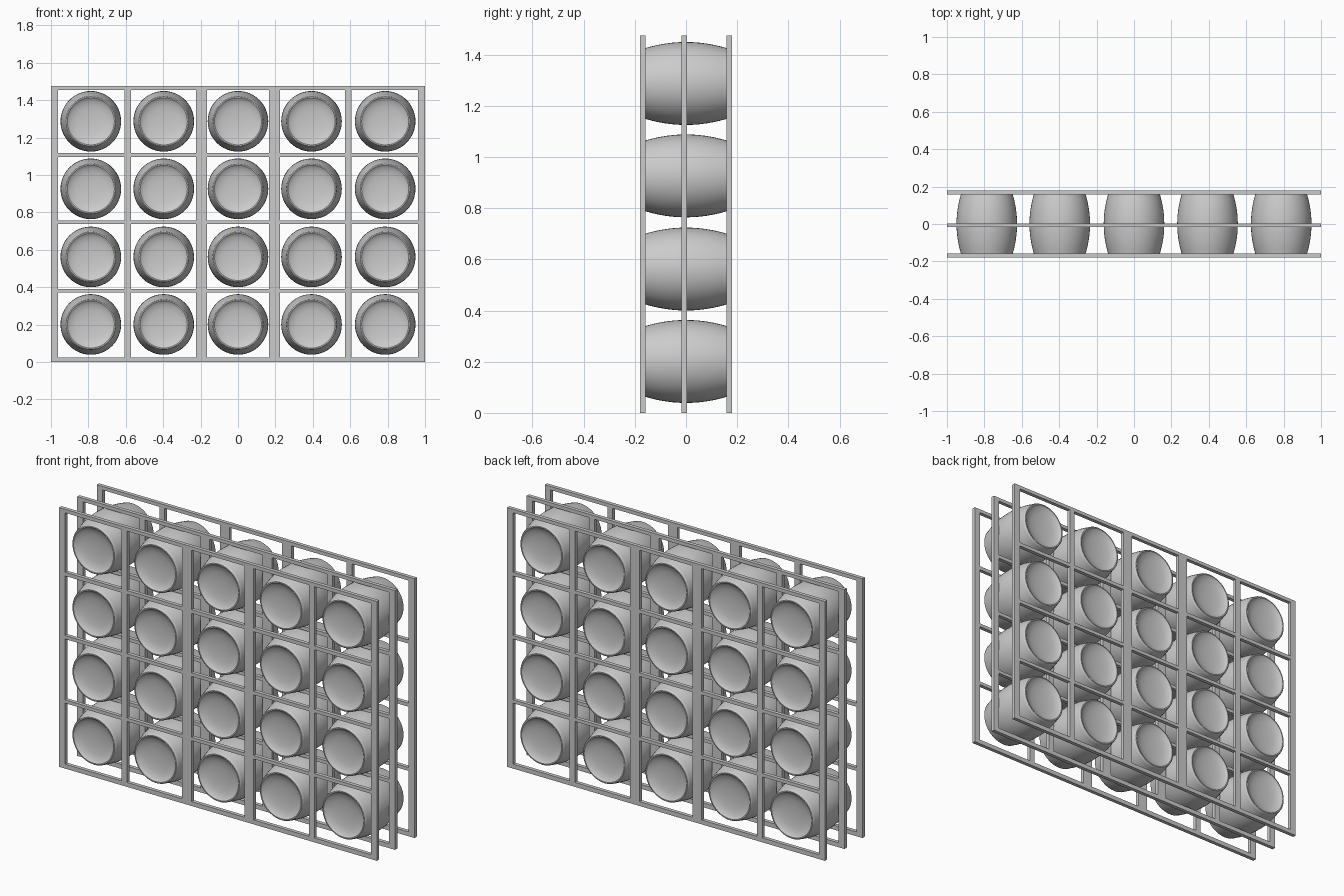
import bpy, bmesh, math
from mathutils import Vector

if "Cube" in bpy.data.objects:
    bpy.data.objects.remove(bpy.data.objects["Cube"])

# Bar edges: cells alternate bar / opening / bar ...
XS = [-1, -0.963, -0.607, -0.573, -0.225, -0.166, 0.166, 0.225, 0.573, 0.607, 0.963, 1]
ZS = [0, 0.025, 0.372, 0.391, 0.737, 0.757, 1.096, 1.117, 1.455, 1.475]
BARREL_X = [-0.787, -0.397, 0, 0.393, 0.787]
BARREL_Z = [0.201, 0.562, 0.926, 1.287]


def finish(bm, name):
    bmesh.ops.recalc_face_normals(bm, faces=bm.faces)
    mesh = bpy.data.meshes.new(name)
    bm.to_mesh(mesh)
    bm.free()
    obj = bpy.data.objects.new(name, mesh)
    bpy.context.collection.objects.link(obj)
    return obj


def rack_frame(name, y0, y1):
    """Lattice sheet with square openings, extruded from y0 to y1."""
    bm = bmesh.new()
    grid = [[bm.verts.new((x, y0, z)) for z in ZS] for x in XS]
    faces = []
    for i in range(len(XS) - 1):
        for j in range(len(ZS) - 1):
            if i % 2 and j % 2:
                continue
            faces.append(bm.faces.new((grid[i][j], grid[i + 1][j],
                                       grid[i + 1][j + 1], grid[i][j + 1])))
    ext = bmesh.ops.extrude_face_region(bm, geom=faces, use_keep_orig=True)
    moved = [e for e in ext["geom"] if isinstance(e, bmesh.types.BMVert)]
    bmesh.ops.translate(bm, verts=moved, vec=(0, y1 - y0, 0))
    return finish(bm, name)


# Three lattice frames
rack_frame("front_frame", -0.18, -0.159)
rack_frame("middle_frame", -0.017, 0.004)
rack_frame("back_frame", 0.159, 0.18)

# Barrel half profile (radius, y): dished head, rounded rim, bulging staves
half = [(0, 0.150), (0.04, 0.151), (0.08, 0.155), (0.108, 0.162), (0.121, 0.170),
        (0.126, 0.174), (0.132, 0.174), (0.136, 0.170)]
half += [(0.162 - 0.024 * (y / 0.16) ** 2, y) for y in (0.16, 0.135, 0.11, 0.08, 0.05, 0.025)]
profile = half + [(0.162, 0)] + [(r, -y) for r, y in reversed(half)]

bm = bmesh.new()
verts = [bm.verts.new((r, y, 0)) for r, y in profile]
edges = [bm.edges.new(p) for p in zip(verts, verts[1:])]
bmesh.ops.spin(bm, geom=verts + edges, cent=(0, 0, 0), axis=(0, 1, 0),
               angle=math.tau, steps=48, use_merge=True)
bmesh.ops.remove_doubles(bm, verts=bm.verts, dist=0.0002)
barrel = finish(bm, "barrel")
bpy.context.view_layer.objects.active = barrel
barrel.select_set(True)
bpy.ops.object.shade_smooth_by_angle(angle=math.radians(35))

# Five by four barrels sharing one mesh
for c, x in enumerate(BARREL_X):
    for r, z in enumerate(BARREL_Z):
        obj = barrel if c == r == 0 else barrel.copy()
        if obj is not barrel:
            bpy.context.collection.objects.link(obj)
        obj.name = f"barrel_col{c + 1}_row{r + 1}"
        obj.location = Vector((x, 0, z))
